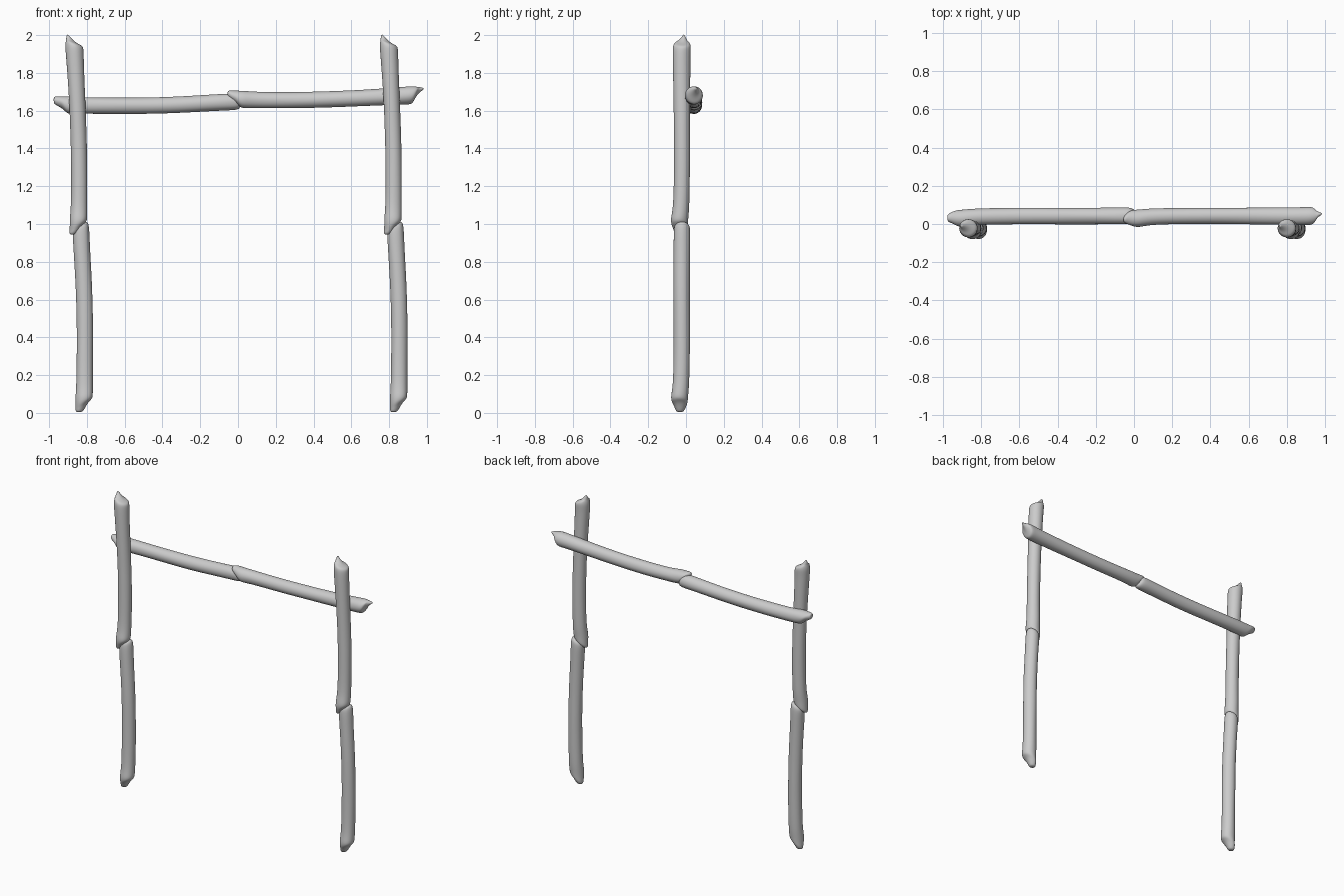
import bpy, bmesh, math, random

random.seed(4)
SIDES = 14
FIT = 1.035   # makes up for subdivision shrinkage


def loft(name, rows):
    """Knobbly stick from rings: (z, x, y, radius, tilt along x)."""
    bm = bmesh.new()
    rings = []
    for z, x, y, r, tilt in rows:
        ring = []
        for i in range(SIDES):
            a = 2 * math.pi * i / SIDES
            rr = r * FIT * random.uniform(0.975, 1.025)
            dx, dy = rr * math.cos(a), rr * math.sin(a)
            # stored relative to the joint in the middle of a pole
            ring.append(bm.verts.new((x + 0.84 + dx, y + dy, z - 1 + tilt * dx)))
        rings.append(ring)
    for lo, hi in zip(rings, rings[1:]):
        for i in range(SIDES):
            j = (i + 1) % SIDES
            bm.faces.new((lo[i], lo[j], hi[j], hi[i]))
    bm.faces.new(rings[0][::-1])
    bm.faces.new(rings[-1])
    for f in bm.faces:
        f.smooth = True
    mesh = bpy.data.meshes.new(name)
    bm.to_mesh(mesh)
    bm.free()
    return mesh


# Lower stick: slanted tip, front knob, bowed shaft, slanted cut
lower = loft("lower_stick", [
    (0.004, -0.838, -0.032, 0.014, 0),
    (0.012, -0.837, -0.032, 0.022, 0.2),
    (0.040, -0.827, -0.030, 0.033, 0.5),
    (0.060, -0.817, -0.034, 0.043, 0.3),
    (0.090, -0.814, -0.035, 0.046, 0),
    (0.140, -0.812, -0.026, 0.043, 0),
    (0.300, -0.811, -0.023, 0.043, 0),
    (0.450, -0.811, -0.022, 0.043, 0),
    (0.600, -0.813, -0.023, 0.043, 0),
    (0.750, -0.820, -0.022, 0.043, 0),
    (0.880, -0.828, -0.022, 0.043, 0),
    (0.970, -0.832, -0.021, 0.044, 0.3),
    (0.995, -0.834, -0.021, 0.039, 0.4),
    (1.005, -0.836, -0.021, 0.020, 0.4),
])

# Upper stick: same kind of knob overlapping the joint, broken point on top
upper = loft("upper_stick", [
    (0.943, -0.874, -0.040, 0.010, 0),
    (0.955, -0.869, -0.038, 0.023, 0.2),
    (0.980, -0.855, -0.032, 0.037, 0.5),
    (1.000, -0.847, -0.034, 0.044, 0.3),
    (1.030, -0.844, -0.035, 0.046, 0),
    (1.080, -0.842, -0.026, 0.043, 0),
    (1.200, -0.840, -0.022, 0.042, 0),
    (1.350, -0.841, -0.021, 0.042, 0),
    (1.500, -0.845, -0.021, 0.042, 0),
    (1.650, -0.851, -0.022, 0.043, 0),
    (1.800, -0.859, -0.023, 0.045, 0),
    (1.900, -0.865, -0.023, 0.047, 0),
    (1.940, -0.867, -0.022, 0.048, -0.1),
    (1.958, -0.870, -0.021, 0.041, -0.3),
    (1.968, -0.885, -0.018, 0.025, -0.3),
    (1.985, -0.897, -0.013, 0.012, 0),
    (2.003, -0.902, -0.011, 0.004, 0),
])


def pole(name, location, lay_flat=False):
    for part, mesh in (("first_half", lower), ("second_half", upper)):
        ob = bpy.data.objects.new(f"{name}_{part}", mesh)
        ob.location = location
        if lay_flat:
            ob.rotation_euler.y = math.pi / 2
            ob.scale.z = 0.98
        bpy.context.collection.objects.link(ob)
        sub = ob.modifiers.new("smooth", 'SUBSURF')
        sub.levels = sub.render_levels = 2


# Two uprights and the crossbar behind them
pole("left_post", (-0.84, 0, 1))
pole("right_post", (0.825, 0, 1))
pole("crossbar", (0, 0.064, 1.655), lay_flat=True)
